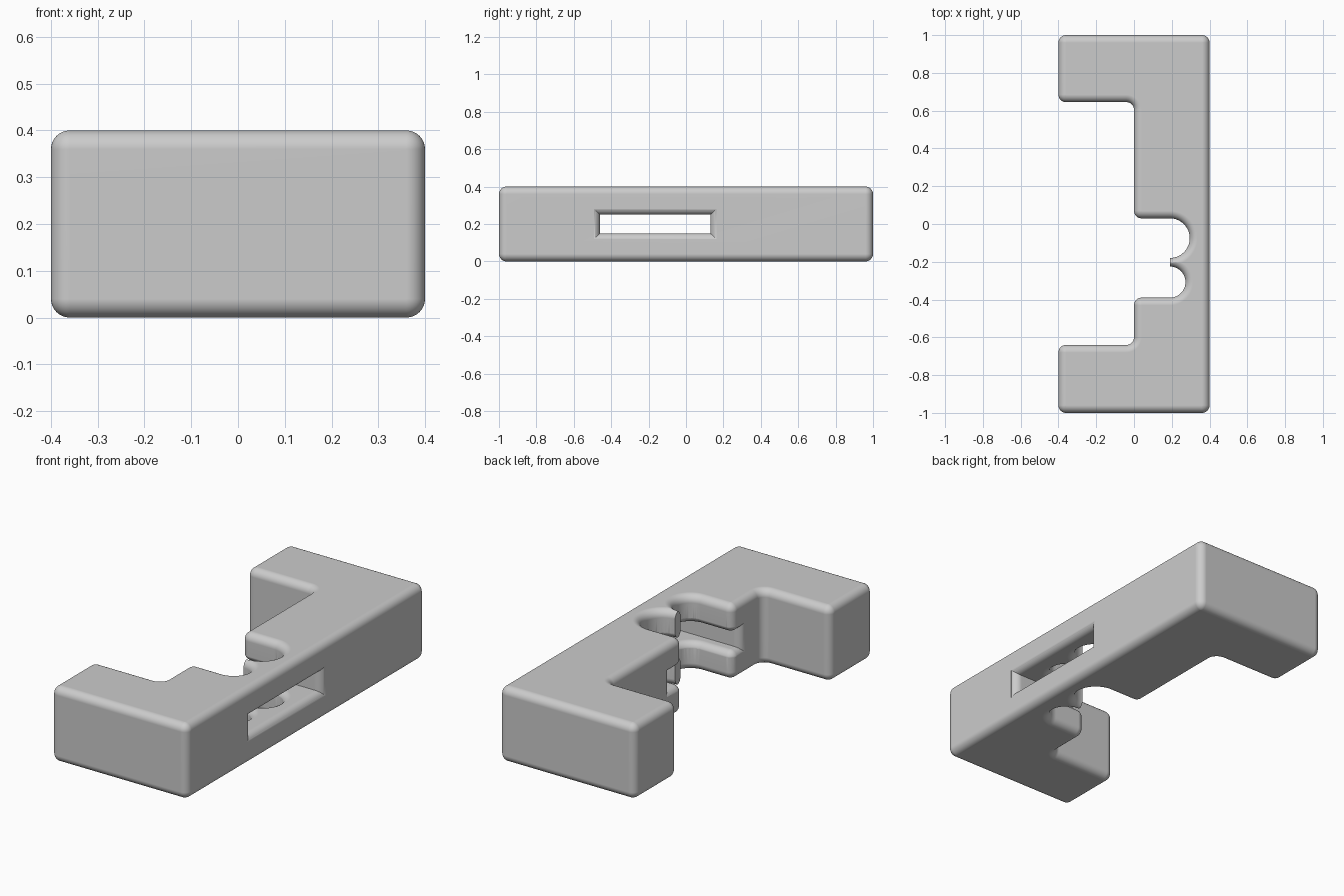
import bpy, bmesh
from math import sin, cos, asin, sqrt, radians, pi

if "Cube" in bpy.data.objects:
    bpy.data.objects.remove(bpy.data.objects["Cube"], do_unlink=True)

R = 0.04                 # fillet radius on every edge
STEPS = 8                # segments per fillet
HEIGHT = 0.4
SLOT_LOW, SLOT_HIGH = 0.15, 0.25
SLOT_FRONT, SLOT_BACK = -0.46, 0.13
HOLE_X = 0.19            # centre line of the two round notches
BIG_Y, BIG_R = -0.075, 0.105
SMALL_Y, SMALL_R = -0.3075, 0.0825

# Corner x, y, direction the corner points (degrees), +1 convex or -1 concave
OUTER = [(0.4, -1, -45, 1), (0.4, 1, 45, 1), (-0.4, 1, 135, 1),
         (-0.4, 0.645, 225, 1), (0, 0.645, 45, -1), (0, 0.03, 225, 1)]
REST = [(0, -0.39, 135, 1), (0, -0.64, -45, -1),
        (-0.4, -0.64, 135, 1), (-0.4, -1, 225, 1)]


def arc(cx, cy, rad, start, end, steps):
    angles = [start + (end - start) * i / steps for i in range(steps + 1)]
    return [(cx + rad * cos(a), cy + rad * sin(a)) for a in angles]


def corner(x, y, degrees, turn, inset):
    a = radians(degrees)
    cx, cy = x - R * sqrt(2) * cos(a), y - R * sqrt(2) * sin(a)
    sweep = turn * pi / 4
    return arc(cx, cy, R - turn * inset, a - sweep, a + sweep, STEPS)


def outline(inset, grow):
    """Plan outline moved inward, with the thin fin between the notches."""
    t = inset - grow
    big, small = BIG_R + t, SMALL_R + t
    gap = BIG_Y - SMALL_Y
    end, start = -pi / 2, pi / 2
    tip = HOLE_X - grow
    fin = [(tip, BIG_Y - big), (tip, SMALL_Y + small)]
    if big + small >= gap:
        d = (gap ** 2 + big ** 2 - small ** 2) / (2 * gap)
        end, start = -asin(d / big), asin((gap - d) / small)
        fin = [(HOLE_X + big * cos(end), BIG_Y - d)] * 2
    pts = [p for c in OUTER for p in corner(*c, t)]
    pts += arc(HOLE_X, BIG_Y, big, pi / 2, end, 32) + fin
    pts += arc(HOLE_X, SMALL_Y, small, start, -pi / 2, 32)
    return pts + [p for c in REST for p in corner(*c, t)]


def loft(name, rings):
    """Solid from equal-length rings of (points, z)."""
    bm = bmesh.new()
    loops = [[bm.verts.new((x, y, z)) for x, y in pts] for pts, z in rings]
    n = len(loops[0])
    for low, high in zip(loops, loops[1:]):
        for i in range(n):
            j = (i + 1) % n
            bm.faces.new((low[i], low[j], high[j], high[i]))
    bm.faces.new(loops[0][::-1])
    bm.faces.new(loops[-1])
    bmesh.ops.remove_doubles(bm, verts=bm.verts[:], dist=0.00002)
    bmesh.ops.recalc_face_normals(bm, faces=bm.faces[:])
    mesh = bpy.data.meshes.new(name)
    bm.to_mesh(mesh)
    bm.free()
    obj = bpy.data.objects.new(name, mesh)
    bpy.context.collection.objects.link(obj)
    return obj


def slab(name, bottom, top, round_bottom, round_top, grow=0):
    """Bracket-shaped slab with filleted rims."""
    fillet = [(R * (1 - cos(a)), R * (1 - sin(a)))
              for a in (pi / 2 * i / STEPS for i in range(STEPS + 1))]
    low = [(t, bottom + dz) for t, dz in reversed(fillet)] if round_bottom else [(0, bottom)]
    high = [(t, top - dz) for t, dz in fillet] if round_top else [(0, top)]
    return loft(name, [(outline(t, grow), z) for t, z in low + high])


def subtract(obj, cutter):
    cutter.hide_render = True
    mod = obj.modifiers.new("cut", "BOOLEAN")
    mod.operation = "DIFFERENCE"
    mod.solver = "EXACT"
    mod.object = cutter
    bpy.context.view_layer.objects.active = obj
    bpy.ops.object.modifier_apply(modifier=mod.name)
    bpy.data.objects.remove(cutter, do_unlink=True)


# Main bracket
body = slab("bracket_body", 0, HEIGHT, True, True)

# Slot cutter: flared plan, with the rounded lips above and below taken out of it
flare = [(R * sin(a), R * (1 - cos(a)))
         for a in (radians(80) * i / STEPS for i in range(STEPS + 1))]
right = [(0.4 - R + dx, dy) for dx, dy in flare]
right.append((0.45, flare[-1][1]))
left = [(R - dx, dy) for dx, dy in flare]
left.append((-0.1, flare[-1][1]))
edge = left[::-1] + right
plan = [(x, SLOT_FRONT - d) for x, d in edge]
plan += [(x, SLOT_BACK + d) for x, d in reversed(edge)]
cutter = loft("slot_cutter", [(plan, SLOT_LOW - R + 0.002), (plan, SLOT_HIGH + R - 0.002)])
subtract(cutter, slab("lower_lip", 0, SLOT_LOW, False, True, 0.001))
subtract(cutter, slab("upper_lip", SLOT_HIGH, HEIGHT, True, False, 0.001))
subtract(body, cutter)

# Plain grey finish
grey = bpy.data.materials.new("plain_grey")
grey.use_nodes = True
colour = (0.6, 0.6, 0.6, 1)
grey.diffuse_color = colour
grey.node_tree.nodes["Principled BSDF"].inputs["Base Color"].default_value = colour
body.data.materials.clear()
body.data.materials.append(grey)
for face in body.data.polygons:
    face.material_index = 0

# Smooth fillets, flat broad faces
bpy.ops.object.select_all(action="DESELECT")
body.select_set(True)
bpy.context.view_layer.objects.active = body
bpy.ops.object.shade_smooth_by_angle(angle=radians(30))
weighted = body.modifiers.new("weighted_normals", "WEIGHTED_NORMAL")
weighted.keep_sharp = True
